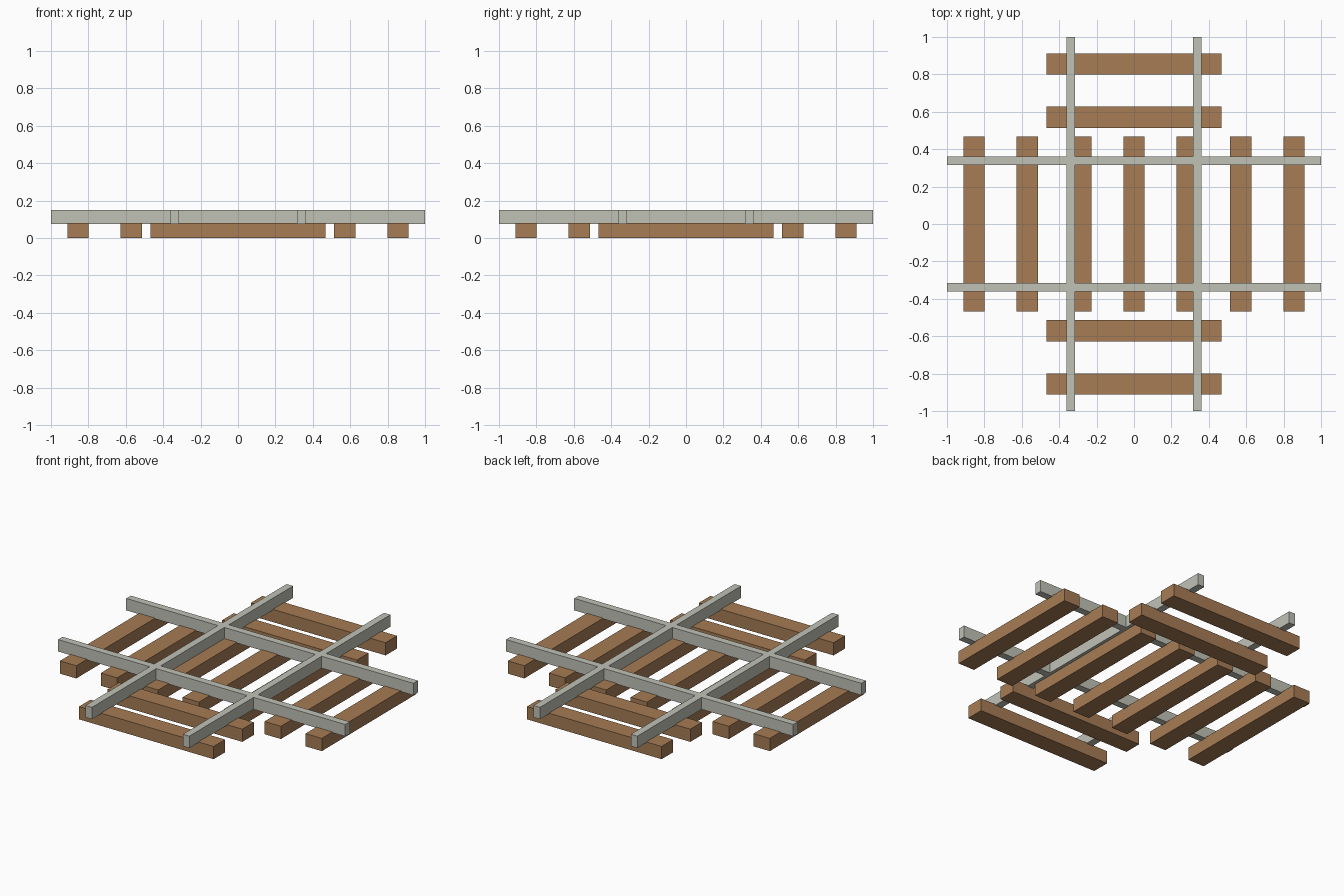
import bpy

if "Cube" in bpy.data.objects:
    bpy.data.objects.remove(bpy.data.objects["Cube"])


def material(name, color):
    m = bpy.data.materials.new(name)
    m.diffuse_color = (*color, 1)
    m.use_nodes = True
    m.node_tree.nodes["Principled BSDF"].inputs["Base Color"].default_value = m.diffuse_color
    return m


WOOD = material("wood", (0.38, 0.20, 0.09))
STEEL = material("steel", (0.53, 0.54, 0.47))

PITCH = 0.285        # sleeper spacing
GAUGE = 0.339        # rail offset from centre


def box(name, center, size, mat):
    bpy.ops.mesh.primitive_cube_add(size=1, location=center)
    ob = bpy.context.object
    ob.name = name
    ob.scale = size
    bpy.ops.object.transform_apply(location=False, rotation=False, scale=True)
    ob.data.materials.append(mat)
    return ob


# Sleepers of the left-right track
for i in range(-3, 4):
    box("main_sleeper", (i * PITCH, 0, 0.04), (0.114, 0.938, 0.08), WOOD)

# Sleepers of the crossing track, outside the junction only
for i in (-3, -2, 2, 3):
    box("cross_sleeper", (0, i * PITCH, 0.04), (0.938, 0.114, 0.08), WOOD)

# Two pairs of rails crossing at right angles
for s in (-1, 1):
    box("main_rail", (0, s * GAUGE, 0.1125), (2, 0.045, 0.075), STEEL)
    box("cross_rail", (s * GAUGE, 0, 0.1125), (0.045, 2, 0.075), STEEL)
